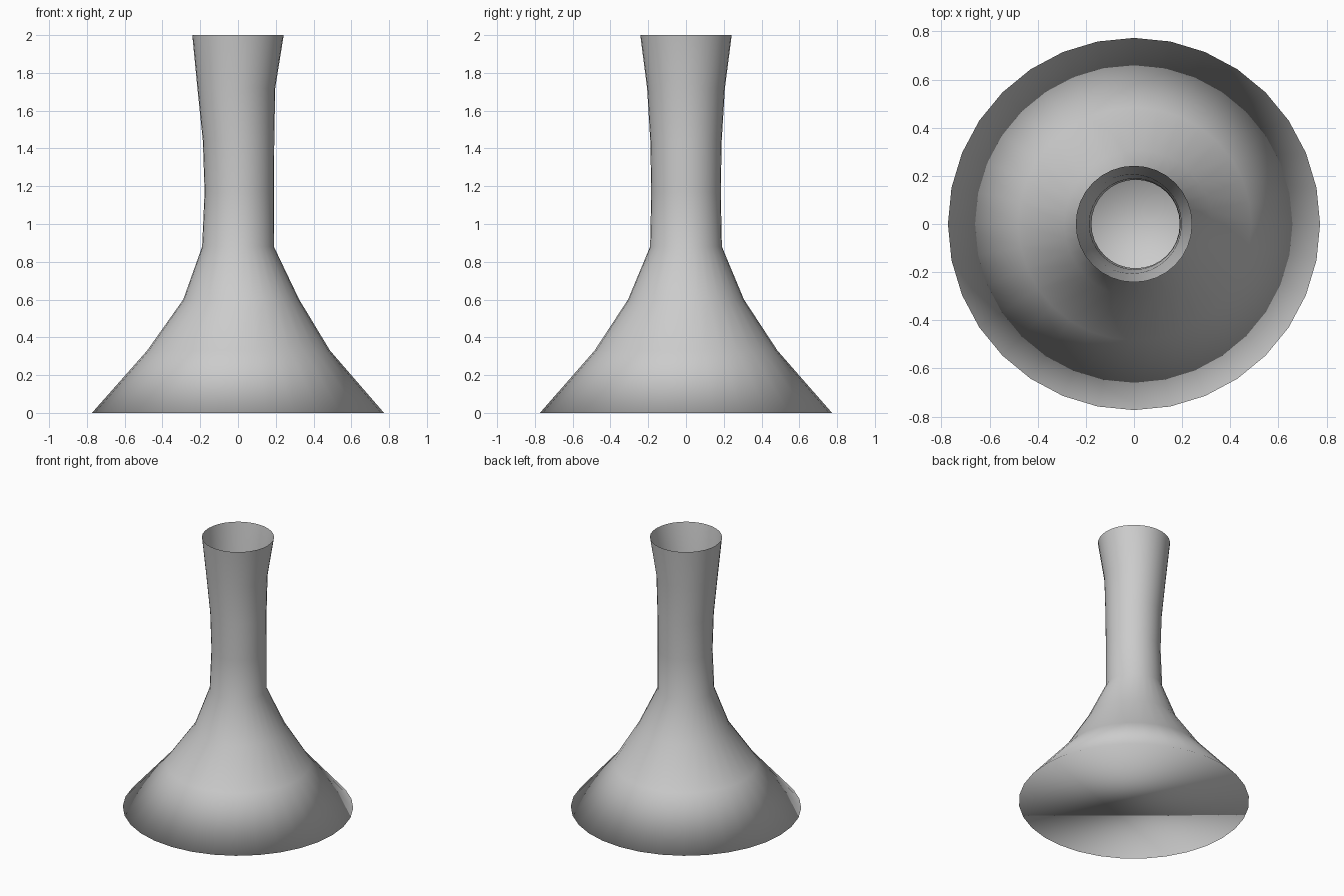
import bpy, bmesh
from math import cos, sin, tau

if "Cube" in bpy.data.objects:
    bpy.data.objects.remove(bpy.data.objects["Cube"])

SIDES = 32
# flask rings: height, radius, sideways drift of the hand-shaped neck
RINGS = [(0.00, 0.773, 0.0), (0.33, 0.484, 0.003), (0.60, 0.307, 0.017),
         (0.88, 0.190, 0.0), (1.17, 0.184, 0.007), (1.44, 0.189, 0.003),
         (1.72, 0.206, -0.009), (2.00, 0.242, 0.0)]

bm = bmesh.new()
loops = [[bm.verts.new((dx + r * cos(tau * i / SIDES), r * sin(tau * i / SIDES), z))
          for i in range(SIDES)] for z, r, dx in RINGS]

# thin wall, open at the mouth
for low, high in zip(loops, loops[1:]):
    for i in range(SIDES):
        j = (i + 1) % SIDES
        bm.faces.new((low[i], low[j], high[j], high[i]))

# flat floor
bm.faces.new(loops[0][::-1])

# smooth all over, including the base edge
for face in bm.faces:
    face.smooth = True

mesh = bpy.data.meshes.new("flask")
bm.to_mesh(mesh)
bm.free()
flask = bpy.data.objects.new("flask", mesh)
bpy.context.collection.objects.link(flask)
